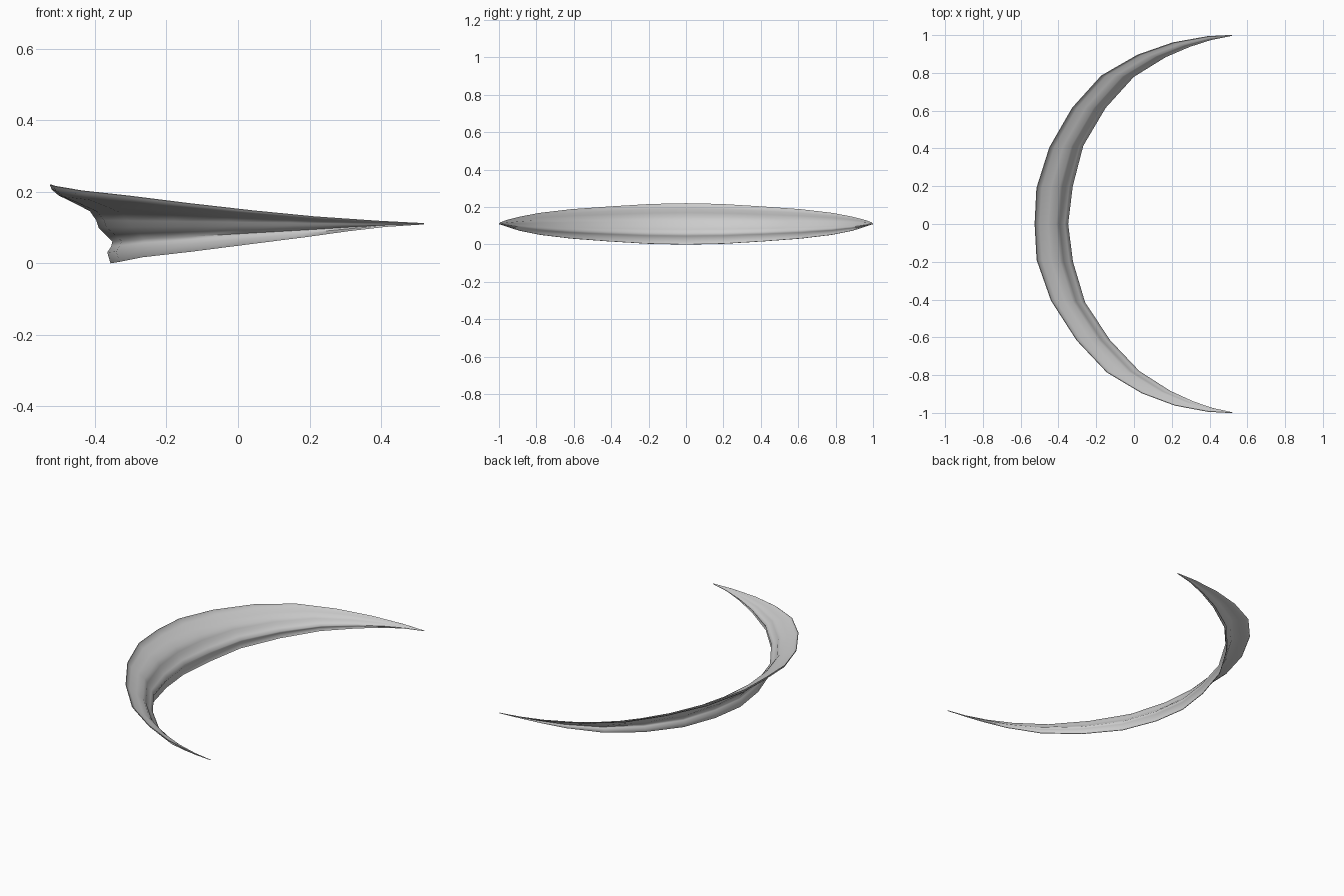
import bpy
import bmesh

cube = bpy.data.objects.get("Cube")
if cube:
    bpy.data.objects.remove(cube, do_unlink=True)

grey = bpy.data.materials.new("pale_grey")
grey.use_nodes = True
colour = (0.6, 0.6, 0.6, 1)
grey.diffuse_color = colour
grey.node_tree.nodes["Principled BSDF"].inputs["Base Color"].default_value = colour

# Half of the crescent: outer x, outer y, inner x, inner y, half height
half = [
    (-0.525, 0, -0.35, 0, 0.11),
    (-0.515, 0.19, -0.325, 0.2, 0.106),
    (-0.443, 0.405, -0.265, 0.415, 0.093),
    (-0.315, 0.615, -0.14, 0.615, 0.078),
    (-0.158, 0.785, 0.013, 0.78, 0.058),
    (0.03, 0.895, 0.18, 0.885, 0.037),
    (0.21, 0.96, 0.305, 0.94, 0.02),
    (0.39, 0.993, 0.41, 0.975, 0.008),
    (0.52, 1, 0.52, 0.998, 0.001),
]

# Blade cross-section: share of the way from outer to inner rim, relative height
section = [
    (0, 1), (0.03, 0.88), (0.14, 0.73), (0.4, 0.53), (0.64, 0.33),
    (0.74, 0.1), (0.78, -0.09), (0.9, -0.28), (1, -0.45),
    (0.98, -0.58), (0.92, -0.73), (0.97, -1),
]


def skew(x, y):
    """Lean the two arms slightly to one side."""
    return x - 0.08 * y ** 3 * (1 - y * y)


# Sweep the section from one tip to the other
stations = [(s, -1) for s in reversed(half[1:])] + [(s, 1) for s in half]
bm = bmesh.new()
rows = []
for (ox, oy, ix, iy, h), side in stations:
    row = []
    for u, v in section:
        y = side * (oy + (iy - oy) * u)
        x = skew(ox + (ix - ox) * u, y)
        row.append(bm.verts.new((x, y, 0.11 + h * v)))
    rows.append(row)
for a, b in zip(rows, rows[1:]):
    for i in range(len(section) - 1):
        bm.faces.new((a[i], a[i + 1], b[i + 1], b[i]))

mesh = bpy.data.meshes.new("crescent_blade")
bm.to_mesh(mesh)
bm.free()
mesh.materials.append(grey)
blade = bpy.data.objects.new("crescent_blade", mesh)
bpy.context.collection.objects.link(blade)

# Give the sheet a very thin body and smooth it, keeping the rim sharp
bpy.ops.object.select_all(action="DESELECT")
bpy.context.view_layer.objects.active = blade
blade.select_set(True)
shell = blade.modifiers.new("thin_shell", "SOLIDIFY")
shell.thickness = 0.003
shell.offset = 0
bpy.ops.object.modifier_apply(modifier=shell.name)
bpy.ops.object.shade_smooth_by_angle(angle=1.1)
